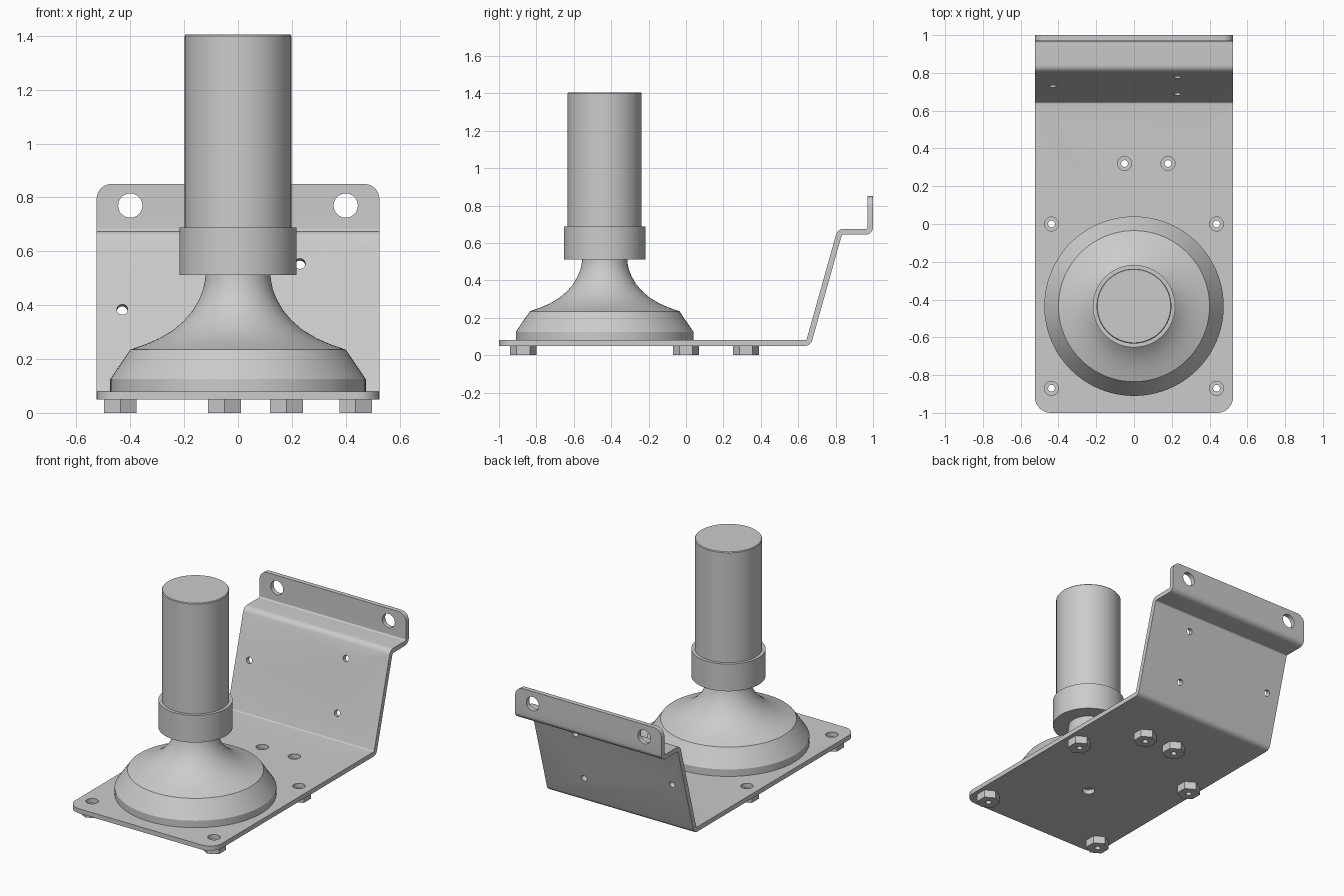
import bpy, bmesh, math
from mathutils import Vector, Matrix

cube = bpy.data.objects.get("Cube")
if cube:
    bpy.data.objects.remove(cube)

GREY = (0.6, 0.6, 0.6, 1)
metal = bpy.data.materials.new("plain grey")
metal.use_nodes = True
metal.diffuse_color = GREY
metal.node_tree.nodes["Principled BSDF"].inputs["Base Color"].default_value = GREY

CENTRE_Y = -0.435
HALF_W = 0.525
THICK = 0.03


def finish(name, bm, angle=30):
    bmesh.ops.recalc_face_normals(bm, faces=bm.faces[:])
    mesh = bpy.data.meshes.new(name)
    bm.to_mesh(mesh)
    bm.free()
    mesh.materials.append(metal)
    ob = bpy.data.objects.new(name, mesh)
    bpy.context.collection.objects.link(ob)
    smooth(ob, angle)
    return ob


def smooth(ob, angle=30):
    bpy.ops.object.select_all(action='DESELECT')
    bpy.context.view_layer.objects.active = ob
    ob.select_set(True)
    bpy.ops.object.shade_smooth_by_angle(angle=math.radians(angle))


def lathe(name, profile, steps=96):
    bm = bmesh.new()
    verts = [bm.verts.new((r, 0, z)) for r, z in profile]
    edges = [bm.edges.new(p) for p in zip(verts, verts[1:])]
    bmesh.ops.spin(bm, geom=verts + edges, cent=(0, 0, 0), axis=(0, 0, 1),
                   angle=math.tau, steps=steps)
    bmesh.ops.remove_doubles(bm, verts=bm.verts[:], dist=1e-5)
    ob = finish(name, bm, 25)
    ob.location.y = CENTRE_Y
    return ob


def cylinder(bm, at, axis, r, length, sides=32):
    rot = Vector(axis).to_track_quat('Z', 'Y').to_matrix().to_4x4()
    bmesh.ops.create_cone(bm, cap_ends=True, segments=sides, radius1=r, radius2=r,
                          depth=length, matrix=Matrix.Translation(at) @ rot)


def cut(ob, bm):
    cutter = finish(ob.name + "_cutter", bm)
    cutter.hide_render = True
    mod = ob.modifiers.new("holes", 'BOOLEAN')
    mod.operation = 'DIFFERENCE'
    mod.solver = 'EXACT'
    mod.object = cutter
    bpy.context.view_layer.objects.active = ob
    bpy.ops.object.modifier_apply(modifier=mod.name)
    bpy.data.objects.remove(cutter)
    smooth(ob)


def rounded_path(points, radius, steps=5):
    """Replace inner corners of a polyline by arcs."""
    pts = [Vector(p) for p in points]
    out = [pts[0]]
    for a, b, c in zip(pts, pts[1:], pts[2:]):
        u, v = (a - b).normalized(), (c - b).normalized()
        half = u.angle(v) / 2
        mid = b + (u + v).normalized() * radius / math.sin(half)
        p, q = u * radius / math.tan(half) + b - mid, v * radius / math.tan(half) + b - mid
        for i in range(steps + 1):
            out.append(mid + p.lerp(q, i / steps).normalized() * radius)
    return out + [pts[-1]]


# Bent mounting plate: a sheet profile extruded across the width
LOW, HIGH = Vector((0.655, 0.065)), Vector((0.822, 0.66))
path = rounded_path([(-1, 0.065), LOW, HIGH, (0.985, 0.66), (0.985, 0.85)], 0.024)
upper, lower = [], []
for i, p in enumerate(path):
    d = (path[min(i + 1, len(path) - 1)] - path[max(i - 1, 0)]).normalized()
    n = Vector((-d.y, d.x)) * THICK / 2
    upper.append(p + n)
    lower.append(p - n)
bm = bmesh.new()
face = bm.faces.new([bm.verts.new((-HALF_W, p.x, p.y)) for p in upper + lower[::-1]])
ext = bmesh.ops.extrude_face_region(bm, geom=[face])
bmesh.ops.translate(bm, vec=(2 * HALF_W, 0, 0),
                    verts=[g for g in ext["geom"] if isinstance(g, bmesh.types.BMVert)])


def corner_edges(axis, limit):
    return [e for e in bm.edges
            if all(limit(v.co) for v in e.verts)
            and abs(e.verts[0].co.x - e.verts[1].co.x) < 0.01]


# Rounded corners at the front end and on top of the back flange
for limit, r in ((lambda c: c.y < -0.99, 0.085), (lambda c: c.z > 0.845, 0.055)):
    bmesh.ops.bevel(bm, geom=corner_edges(0, limit), offset=r, segments=8,
                    profile=0.5, affect='EDGES')
plate = finish("mounting_plate", bm)

# Holes in the plate
bolts = [(x, y) for x in (-0.437, 0.437) for y in (0, -0.87)] + [(-0.05, 0.32), (0.18, 0.32)]
holes = bmesh.new()
for x, y in bolts + [(0, CENTRE_Y)]:
    cylinder(holes, (x, y, 0.065), (0, 0, 1), 0.037, 0.1)
for x in (-0.4, 0.4):
    cylinder(holes, (x, 0.985, 0.77), (0, 1, 0), 0.045, 0.1)
slope = HIGH - LOW
for x, z in ((-0.43, 0.38), (0.23, 0.55), (0.23, 0.23)):
    y = LOW.x + (z - LOW.y) * slope.x / slope.y
    cylinder(holes, (x, y, z), (0, slope.y, -slope.x), 0.02, 0.1)
cut(plate, holes)

# Hexagonal nuts under the plate, each with a threaded hole
for i, (x, y) in enumerate(bolts):
    bm = bmesh.new()
    rings = []
    for r, sides in ((0.07, 6), (0.018, 24)):
        for z in (0, 0.05):
            ring = [bm.verts.new((x + r * math.sin(math.tau * k / sides),
                                  y + r * math.cos(math.tau * k / sides), z))
                    for k in range(sides)]
            rings.append([bm.edges.new((ring[k - 1], ring[k])) for k in range(sides)])
    for a, b in ((0, 1), (2, 3)):
        bmesh.ops.bridge_loops(bm, edges=rings[a] + rings[b])
    for a, b in ((0, 2), (1, 3)):
        bmesh.ops.triangle_fill(bm, edges=rings[a] + rings[b], use_beauty=True)
    finish(f"nut_{i + 1}", bm)

# Flared base with a concave sweep up to the neck
lathe("flared_base", [(0, 0.08), (0.475, 0.08), (0.475, 0.125), (0.4, 0.235),
                      (0.345, 0.254), (0.29, 0.278), (0.24, 0.308), (0.2, 0.343),
                      (0.168, 0.38), (0.145, 0.42), (0.129, 0.46), (0.122, 0.495),
                      (0.12, 0.53), (0, 0.53)])

# Collar and upright cylinder
lathe("collar", [(0, 0.512), (0.218, 0.512), (0.218, 0.688), (0, 0.688)])
lathe("upright_cylinder", [(0, 0.66), (0.198, 0.66), (0.198, 1.4), (0.194, 1.405), (0, 1.405)])
